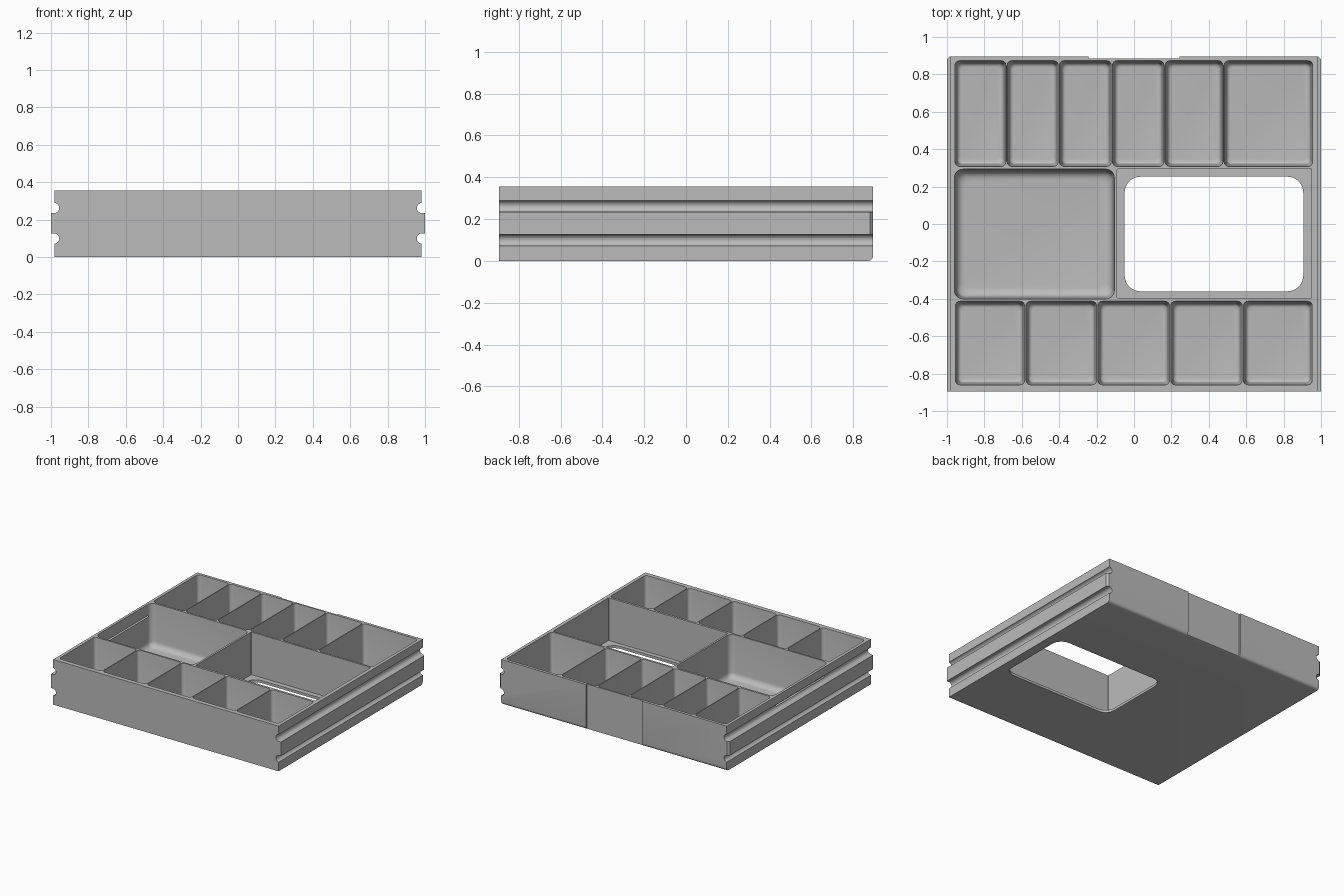
import bpy, bmesh, math

if "Cube" in bpy.data.objects:
    bpy.data.objects.remove(bpy.data.objects["Cube"])

H, D, FLOOR = 0.355, 0.895, 0.02

grey = bpy.data.materials.new("plain grey")
grey.diffuse_color = (0.5, 0.5, 0.5, 1)
grey.use_nodes = True
grey.node_tree.nodes["Principled BSDF"].inputs["Base Color"].default_value = grey.diffuse_color


def make_object(name, bm):
    bmesh.ops.recalc_face_normals(bm, faces=bm.faces)
    mesh = bpy.data.meshes.new(name)
    bm.to_mesh(mesh)
    bm.free()
    mesh.materials.append(grey)
    ob = bpy.data.objects.new(name, mesh)
    bpy.context.collection.objects.link(ob)
    return ob


def ring(bm, box, inset, radius, z, seg=6):
    """Rounded rectangle of vertices at height z."""
    x0, x1, y0, y1 = box[0] + inset, box[1] - inset, box[2] + inset, box[3] - inset
    r = max(radius, 0.001)
    corners = [(x1 - r, y1 - r), (x0 + r, y1 - r), (x0 + r, y0 + r), (x1 - r, y0 + r)]
    verts = []
    for k, (cx, cy) in enumerate(corners):
        for i in range(seg + 1):
            a = math.pi / 2 * (k + i / seg)
            verts.append(bm.verts.new((cx + r * math.cos(a), cy + r * math.sin(a), z)))
    return verts


def loft(bm, rings):
    """Closed solid through a stack of rings."""
    for a, b in zip(rings, rings[1:]):
        for i in range(len(a)):
            j = (i + 1) % len(a)
            bm.faces.new((a[i], a[j], b[j], b[i]))
    bm.faces.new(rings[0])
    bm.faces.new(rings[-1])


def pocket(bm, box, corner, draft, fillet):
    """Tapered tray pocket with a rounded floor edge."""
    rings = [ring(bm, box, 0, corner, H + 0.05), ring(bm, box, 0, corner, H)]
    for i in range(6):
        a = math.pi / 2 * i / 5
        inset = draft + fillet * (1 - math.cos(a))
        rings.append(ring(bm, box, inset, corner, FLOOR + fillet * (1 - math.sin(a))))
    loft(bm, rings)


# Body: side profile with two round grooves and a rail between them
half = [(0.98, 0)]
for zc in (0.099, 0.262):
    r, outer = 0.027, (0.98, 1.0)
    first, last = outer if zc < 0.2 else outer[::-1]
    half.append((first, zc - r))
    half += [(0.983 - r * math.cos(a) if 0 < i < 10 else 0.98, zc + r * math.sin(a))
             for i in range(0 if first > 0.99 else 1, 11 if last > 0.99 else 10)
             for a in [-math.pi / 2 + math.pi * i / 10]]
    half.append((last, zc + r))
half.append((0.98, H))
profile = half + [(-x, z) for x, z in reversed(half)]

bm = bmesh.new()
front = [bm.verts.new((x, -D, z)) for x, z in profile]
back = [bm.verts.new((x, D, z)) for x, z in profile]
loft(bm, [front, back])
bm.normal_update()

# Rounded lower front and back edges, chamfered rail ends
low = [e for e in bm.edges if all(v.co.z < 1e-4 for v in e.verts)
       and abs(e.verts[0].co.y - e.verts[1].co.y) < 1e-4]
bmesh.ops.bevel(bm, geom=low, offset=0.025, segments=5, profile=0.5, affect='EDGES')
rail = [e for e in bm.edges if all(abs(v.co.x) > 0.999 for v in e.verts)
        and abs(e.verts[0].co.y - e.verts[1].co.y) < 1e-4
        and abs(e.verts[0].co.z - e.verts[1].co.z) > 0.05]
bmesh.ops.bevel(bm, geom=rail, offset=0.015, segments=1, affect='EDGES')
body = make_object("drawer_tray", bm)

# All hollows in one helper
bm = bmesh.new()
back_row = [(-0.957, -0.685), (-0.678, -0.405), (-0.398, -0.122),
            (-0.115, 0.16), (0.167, 0.475), (0.482, 0.955)]
front_row = [(-0.955, -0.585), (-0.577, -0.2), (-0.193, 0.19),
             (0.197, 0.578), (0.585, 0.953)]
for x0, x1 in back_row:
    pocket(bm, (x0, x1, 0.308, 0.873), 0.025, 0.012, 0.022)
for x0, x1 in front_row:
    pocket(bm, (x0, x1, -0.86, -0.413), 0.025, 0.012, 0.022)
pocket(bm, (-0.96, -0.105, -0.4, 0.293), 0.045, 0.01, 0.045)

# Square bay, with a rounded window through its floor
bay = (-0.09, 0.95, -0.395, 0.293)
window = (-0.05, 0.905, -0.36, 0.253)
loft(bm, [ring(bm, bay, 0, 0.002, z, 1) for z in (H + 0.05, FLOOR)])
hollows = make_object("hollow_cutter", bm)

bm = bmesh.new()
loft(bm, [ring(bm, window, 0, 0.085, z, 8) for z in (0.1, -0.05)])
window_cutter = make_object("window_cutter", bm)

# Shallow recess in the middle of the back wall
bm = bmesh.new()
loft(bm, [ring(bm, (-0.243, 0.243, 0.884, 1.0), 0, 0.001, z, 1) for z in (-0.1, 0.5)])
recess = make_object("back_recess_cutter", bm)

for cutter in (hollows, window_cutter, recess):
    mod = body.modifiers.new(cutter.name, 'BOOLEAN')
    mod.operation = 'DIFFERENCE'
    mod.solver = 'EXACT'
    mod.object = cutter
    bpy.context.view_layer.objects.active = body
    bpy.ops.object.modifier_apply(modifier=mod.name)
    bpy.data.objects.remove(cutter, do_unlink=True)

bpy.ops.object.select_all(action='DESELECT')
body.select_set(True)
bpy.context.view_layer.objects.active = body
bpy.ops.object.shade_smooth_by_angle(angle=math.radians(35))
